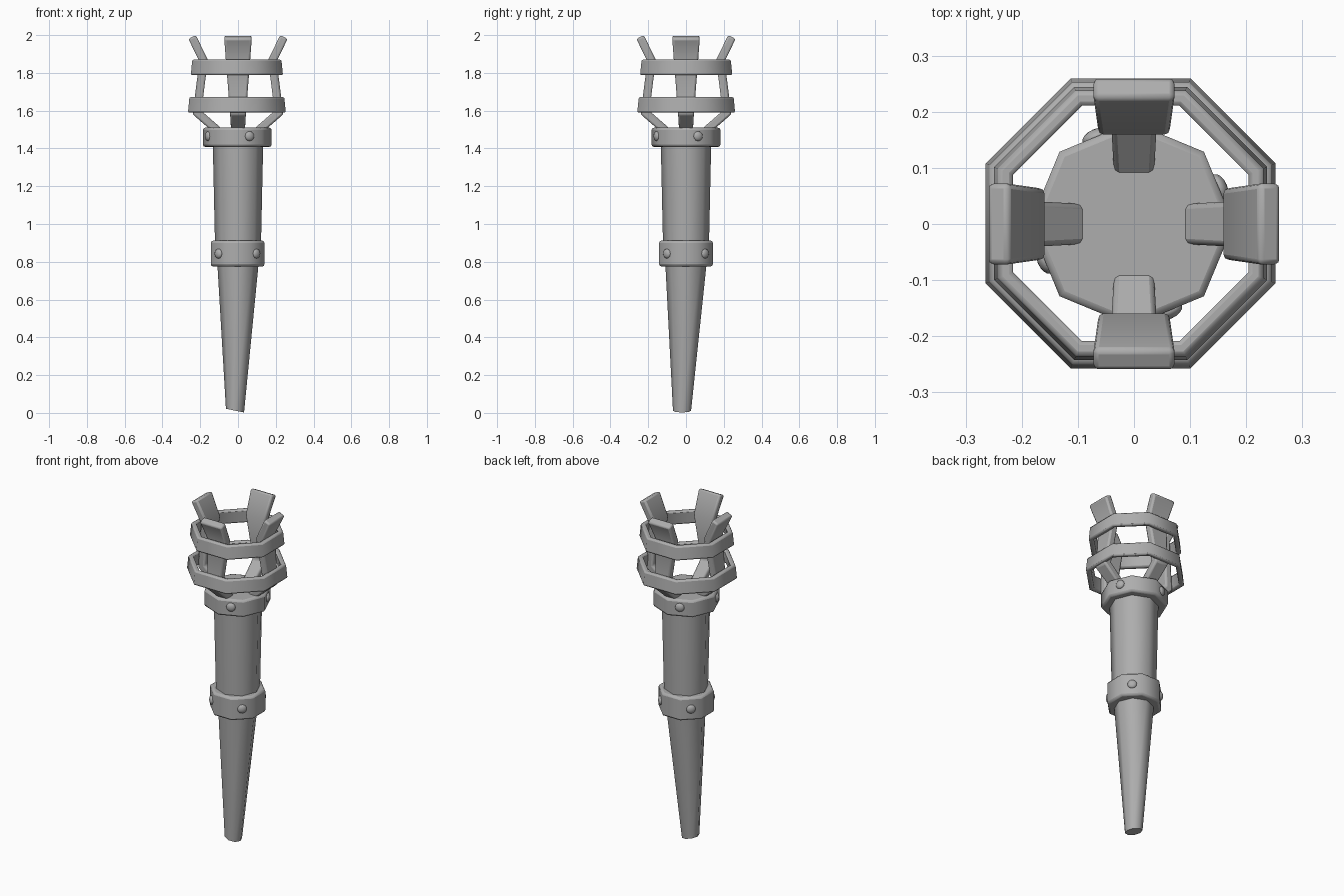
import bpy, bmesh
from math import sin, cos, pi, radians
from mathutils import Matrix, Vector

cube = bpy.data.objects.get("Cube")
if cube:
    bpy.data.objects.remove(cube, do_unlink=True)

grey = bpy.data.materials.new("plain_grey")
grey.use_nodes = True
GREY = (0.42, 0.42, 0.42, 1)
grey.diffuse_color = GREY
grey.node_tree.nodes["Principled BSDF"].inputs["Base Color"].default_value = GREY


def finish(bm, name, bevel=0.0, angle=50):
    """Turn a bmesh into a shaded object, with softened rims."""
    bmesh.ops.recalc_face_normals(bm, faces=bm.faces)
    mesh = bpy.data.meshes.new(name)
    bm.to_mesh(mesh)
    bm.free()
    mesh.materials.append(grey)
    obj = bpy.data.objects.new(name, mesh)
    bpy.context.collection.objects.link(obj)
    if bevel:
        mod = obj.modifiers.new("soft_rims", 'BEVEL')
        mod.width, mod.segments = bevel, 2
        mod.limit_method, mod.angle_limit = 'ANGLE', radians(55)
    bpy.ops.object.select_all(action='DESELECT')
    obj.select_set(True)
    bpy.context.view_layer.objects.active = obj
    bpy.ops.object.shade_smooth_by_angle(angle=radians(angle))
    return obj


def loft(loops, closed=False):
    """Skin a list of point loops; cap the ends unless closed."""
    bm = bmesh.new()
    rows = [[bm.verts.new(p) for p in loop] for loop in loops]
    n = len(rows[0])
    pairs = list(zip(rows, rows[1:]))
    if closed:
        pairs.append((rows[-1], rows[0]))
    else:
        bm.faces.new(rows[0])
        bm.faces.new(rows[-1])
    for a, b in pairs:
        for i in range(n):
            j = (i + 1) % n
            bm.faces.new((a[i], a[j], b[j], b[i]))
    return bm


def octagon(r, z, turn=0.0, cx=0.0, cy=0.0, tilt=0.0):
    angles = [turn + k * pi / 4 for k in range(8)]
    return [(cx + r * cos(a), cy + r * sin(a), z - tilt * cos(a)) for a in angles]


FLAT = pi / 8               # turn that faces a flat side forward
WIDE = 1 / cos(FLAT)        # flat-side distance to corner radius

# Tapered handle: crooked lower spike and upper shaft
finish(loft([octagon(0.048, 0.012, 0, -0.016, -0.021, 0.010),
             octagon(0.110, 0.80)]), "lower_spike")
finish(loft([octagon(0.121, 0.86), octagon(0.134, 1.45)]), "upper_shaft")

# Solid collars
finish(loft([octagon(0.142 * WIDE, z, FLAT, -0.002) for z in (0.775, 0.912)]),
       "middle_collar", 0.012)
finish(loft([octagon(0.182, z, 0, -0.004) for z in (1.408, 1.51)]),
       "top_collar", 0.012)


# Four rivets on each collar
def rivets(name, distance, z, start):
    for k in range(4):
        a = start + k * pi / 2
        bm = bmesh.new()
        place = (Matrix.Translation((distance * cos(a) - 0.003, distance * sin(a), z))
                 @ Matrix.Rotation(a, 4, 'Z') @ Matrix.Rotation(pi / 2, 4, 'Y')
                 @ Matrix.Diagonal((1, 1, 0.55, 1)))
        bmesh.ops.create_uvsphere(bm, u_segments=12, v_segments=8, radius=0.026, matrix=place)
        finish(bm, f"{name}_{k + 1}")


rivets("middle_rivet", 0.142, 0.843, pi / 4)
rivets("top_rivet", 0.168, 1.465, FLAT)

# Basket hoops, slightly wider at the bottom
for name, low, high, z in (("lower_hoop", 0.259, 0.251, 1.59),
                           ("upper_hoop", 0.244, 0.236, 1.788)):
    section = [(low, z), (high, z + 0.082), (high - 0.027, z + 0.082), (low - 0.027, z)]
    finish(loft([octagon(r * WIDE, h, FLAT, -0.006, 0.001) for r, h in section], closed=True),
           name, 0.008)

# Bent prongs: distance from axis, height, half width
PATH = [(0.085, 1.475, 0.035), (0.217, 1.59, 0.042),
        (0.182, 1.865, 0.064), (0.243, 1.99, 0.073)]


def prong_loops():
    pts = [Vector((p[0], p[1])) for p in PATH]
    for i, (r, z, half) in enumerate(PATH):
        before = (pts[i] - pts[max(i - 1, 0)]).normalized()
        after = (pts[min(i + 1, 3)] - pts[i]).normalized()
        way = (before + after).normalized()
        out = Vector((way.y, -way.x))
        reach = 0.022 / max(way.dot(before), way.dot(after))
        yield [(r + s * out.x * reach, t * half, z + s * out.y * reach)
               for s, t in ((1, 1), (1, -1), (-1, -1), (-1, 1))]


for k, side in enumerate(("left", "back", "right", "front")):
    bm = loft(list(prong_loops()))
    bm.transform(Matrix.Rotation(k * pi / 2, 4, 'Z'))
    finish(bm, f"{side}_prong", 0.010, 35)
